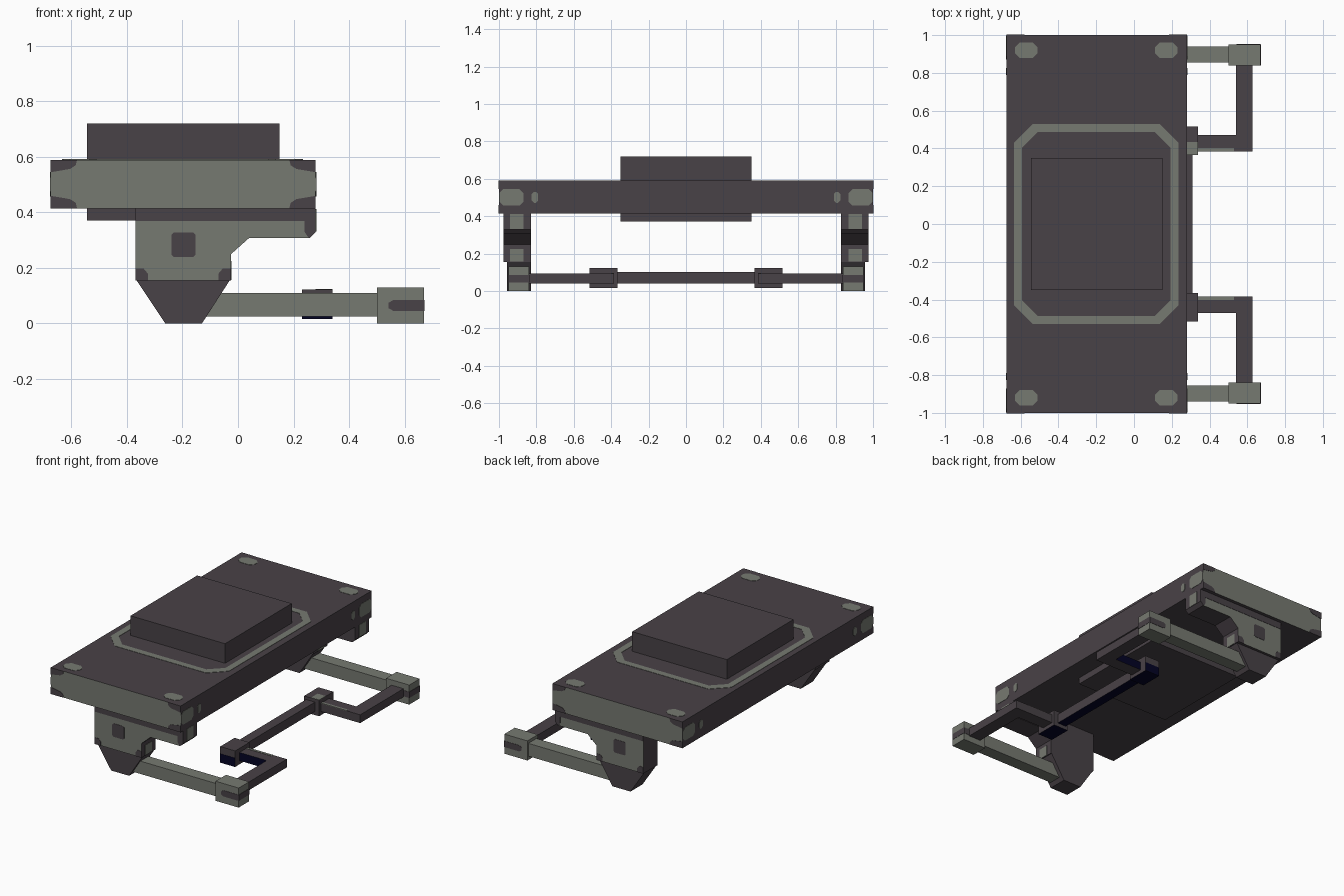
import bpy, bmesh, math
from mathutils import Vector

if "Cube" in bpy.data.objects:
    bpy.data.objects.remove(bpy.data.objects["Cube"])


def material(name, rgb):
    m = bpy.data.materials.new(name)
    m.diffuse_color = (*rgb, 1)
    m.use_nodes = True
    m.node_tree.nodes["Principled BSDF"].inputs["Base Color"].default_value = m.diffuse_color
    return m


MATS = [material("dark_grey", (0.066, 0.054, 0.063)),
        material("sage_grey", (0.183, 0.193, 0.166)),
        material("navy", (0.001, 0.001, 0.018))]
DARK, LIGHT, NAVY = 0, 1, 2


def prism(name, pts, axis, a, b, colour=DARK, rule=None):
    """Extrude a 2D profile along an axis; rule(normal, centre) picks a colour."""
    def place(p, d):
        return {'x': (d, p[0], p[1]), 'y': (p[0], d, p[1]), 'z': (p[0], p[1], d)}[axis]
    bm = bmesh.new()
    face = bm.faces.new([bm.verts.new(place(p, a)) for p in pts])
    ext = bmesh.ops.extrude_face_region(bm, geom=[face])
    delta = Vector(place((0, 0), b - a))
    bmesh.ops.translate(bm, vec=delta, verts=[v for v in ext["geom"] if isinstance(v, bmesh.types.BMVert)])
    bmesh.ops.recalc_face_normals(bm, faces=bm.faces)
    bm.normal_update()
    for f in bm.faces:
        f.material_index = rule(f.normal, f.calc_center_median()) if rule else colour
    mesh = bpy.data.meshes.new(name)
    for m in MATS:
        mesh.materials.append(m)
    bm.to_mesh(mesh)
    bm.free()
    ob = bpy.data.objects.new(name, mesh)
    bpy.context.collection.objects.link(ob)
    return ob


def rect(u0, u1, v0, v1):
    return [(u0, v0), (u1, v0), (u1, v1), (u0, v1)]


def octagon(u0, u1, v0, v1, c):
    return [(u0 + c, v0), (u1 - c, v0), (u1, v0 + c), (u1, v1 - c),
            (u1 - c, v1), (u0 + c, v1), (u0, v1 - c), (u0, v0 + c)]


def box(name, x0, x1, y0, y1, z0, z1, colour=DARK, rule=None):
    return prism(name, rect(x0, x1, y0, y1), 'z', z0, z1, colour, rule)


def plate(name, pts, axis, surface, colour):
    """Thin painted marking sitting on a surface."""
    return prism(name, pts, axis, surface - 0.002, surface + 0.002, colour)


# Main slab with pale end faces, and the block passing through it
box("main_slab", -0.675, 0.28, -1, 1, 0.415, 0.59,
    rule=lambda n, c: LIGHT if abs(n.y) > 0.5 else DARK)
box("central_block", -0.545, 0.15, -0.35, 0.35, 0.372, 0.72)

# Octagonal ring painted around the block
outer = octagon(-0.635, 0.235, -0.53, 0.53, 0.10)
inner = octagon(-0.592, 0.192, -0.488, 0.488, 0.083)
for i in range(8):
    j = (i + 1) % 8
    plate("ring_segment", [outer[i], outer[j], inner[j], inner[i]], 'z', 0.59, LIGHT)

for s in (-1, 1):
    def ys(a, b):
        return min(s * a, s * b), max(s * a, s * b)

    # Slab markings: top ovals, side patches, dark corners on the ends
    for x in (-0.57, 0.17):
        y0, y1 = ys(0.88, 0.96)
        plate("top_oval", octagon(x - 0.06, x + 0.06, y0, y1, 0.025), 'z', 0.59, LIGHT)
    for x in (-0.675, 0.28):
        plate("side_patch", octagon(*ys(0.87, 0.998), 0.457, 0.545, 0.02), 'x', x, LIGHT)
        plate("side_dot", octagon(*ys(0.79, 0.825), 0.472, 0.53, 0.012), 'x', x, LIGHT)
    for ex, dx in ((-0.675, 1), (0.28, -1)):
        for ez, dz in ((0.415, 1), (0.59, -1)):
            corner = [(0, 0), (0.095, 0), (0.09, 0.02), (0.07, 0.033), (0, 0.045)]
            plate("end_corner", [(ex + dx * u, ez + dz * v) for u, v in corner], 'y', s, DARK)

    # Bracket with pale outer face
    prism("bracket", [(-0.37, 0.415), (0.28, 0.415), (0.28, 0.33), (0.258, 0.308),
                      (0.04, 0.308), (-0.025, 0.25), (-0.025, 0.155), (-0.37, 0.155)],
          'y', s * 0.83, s * 0.975, rule=lambda n, c: LIGHT if n.y * s > 0.5 else DARK)
    face = s * 0.975
    plate("bracket_band", rect(-0.37, 0.28, 0.37, 0.415), 'y', face, DARK)
    plate("bracket_square", octagon(-0.24, -0.153, 0.24, 0.328, 0.008), 'y', face, DARK)
    plate("bracket_tip", [(0.24, 0.37), (0.28, 0.37), (0.28, 0.33), (0.258, 0.308),
                          (0.25, 0.315), (0.24, 0.33)], 'y', face, DARK)
    for ex, dx in ((-0.37, 1), (-0.025, -1)):
        foot_corner = [(0, 0), (0.045, 0), (0.045, 0.025), (0.03, 0.043), (0, 0.043)]
        plate("bracket_corner", [(ex + dx * u, 0.155 + v) for u, v in foot_corner], 'y', face, DARK)
    plate("bracket_stripe_upper", rect(*ys(0.87, 0.94), 0.332, 0.413), 'x', 0.28, LIGHT)
    plate("bracket_stripe_lower", rect(*ys(0.87, 0.94), 0.157, 0.225), 'x', -0.025, LIGHT)

    # Tapered foot
    prism("foot", [(-0.365, 0.155), (-0.03, 0.155), (-0.13, 0), (-0.262, 0)],
          'y', s * 0.83, s * 0.957)

    # Side arm and its end block with a dark wrapping slot
    box("side_arm", -0.2, 0.52, *ys(0.855, 0.94), 0.025, 0.11, LIGHT)
    box("arm_end_block", 0.5, 0.67, *ys(0.84, 0.95), 0, 0.13, LIGHT)
    for y in (0.84, 0.95):
        plate("end_slot", [(0.67, 0.045), (0.56, 0.045), (0.543, 0.055), (0.543, 0.075),
                           (0.56, 0.085), (0.67, 0.085)], 'y', s * y, DARK)
    plate("end_slot_tip", rect(*ys(0.84, 0.95), 0.045, 0.085), 'x', 0.67, DARK)

    # Inward bar, return bar and joint
    def underside(n, c):
        return NAVY if n.z < -0.5 else DARK

    box("cross_bar", 0.54, 0.628, *ys(0.385, 0.845), 0.04, 0.095)
    box("return_bar", 0.33, 0.545, *ys(0.385, 0.47), 0.04, 0.0945,
        rule=lambda n, c: NAVY if n.y * s > 0.5 else DARK)
    plate("return_bar_edge", rect(0.34, 0.53, *ys(0.385, 0.402)), 'z', 0.0945, LIGHT)
    box("joint_block", 0.23, 0.34, *ys(0.365, 0.515), 0.016, 0.122, rule=underside)
    plate("joint_face_paint", rect(0.23, 0.34, 0.016, 0.075), 'y', s * 0.515, NAVY)

plate("joint_top_patch", rect(0.28, 0.34, 0.366, 0.435), 'z', 0.122, LIGHT)

# Centre bar linking the joints
box("centre_bar", 0.245, 0.31, -0.37, 0.37, 0.04, 0.102,
    rule=lambda n, c: NAVY if n.z < -0.5 else DARK)
